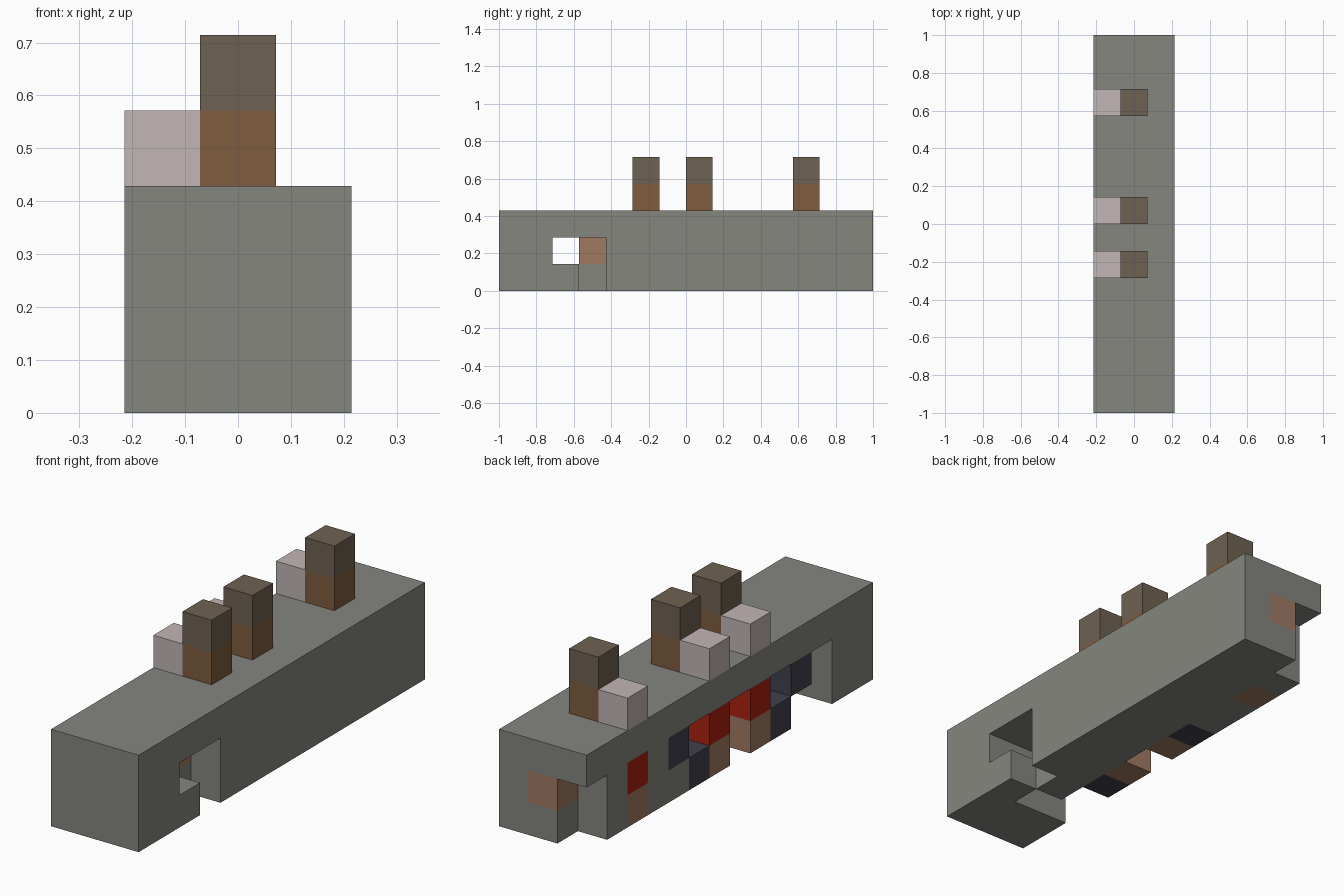
import bpy, bmesh
from mathutils import Vector
from itertools import product

if "Cube" in bpy.data.objects:
    bpy.data.objects.remove(bpy.data.objects["Cube"], do_unlink=True)

U = 1 / 7                              # edge of one block
ORIGIN = Vector((-1.5, -7, 0))         # block grid corner, in blocks


def material(name, rgb):
    lin = [((c / 255 + 0.055) / 1.055) ** 2.4 for c in rgb] + [1]
    m = bpy.data.materials.new(name)
    m.use_nodes = True
    m.diffuse_color = lin
    m.node_tree.nodes["Principled BSDF"].inputs["Base Color"].default_value = lin
    return m


GREY = material("stone grey", (133, 134, 127))
TAN = material("tan", (160, 122, 98))
RED = material("red", (170, 32, 16))
NAVY = material("dark navy", (64, 64, 78))
BROWN = material("wood brown", (126, 93, 63))
UMBER = material("dull umber", (110, 97, 82))
PALE = material("pale pink", (193, 182, 181))


def cells(xs, ys, zs):
    return set(product(xs, ys, zs))


# Long body with its openings
hull = cells(range(3), range(14), range(3))
hull -= cells([0], [13], [0, 1])       # rear corner
hull -= cells([0, 1, 2], [2], [1])     # through hole
hull -= cells([0, 1], [2], [0])        # side slot
hull -= cells([2], [3], [0, 1])        # opposite slot
hull -= cells([0], [3], [0])
hull -= cells([0], [4, 8], [1])
hull -= cells([0], [6], [0, 1])

parts = [("body", GREY, hull)]


def add_part(name, mat, blocks):
    hull.difference_update(blocks)
    parts.append((name, mat, blocks))


# Posts with a step beside each, and red panels with tan feet below
for label, y in (("front", 5), ("middle", 7), ("rear", 11)):
    add_part(label + "_post_base", BROWN, {(1, y, 3)})
    add_part(label + "_post_top", UMBER, {(1, y, 4)})
    add_part(label + "_step", PALE, {(0, y, 3)})
    add_part(label + "_red_panel", RED, {(0, y, 1)})
    add_part(label + "_tan_foot", TAN, {(0, y, 0)})

# Dark blocks stepping away from the two nearer panels
for label, low, high in (("front", 4, 3), ("middle", 8, 9)):
    add_part(label + "_low_dark_block", NAVY, {(0, low, 0)})
    add_part(label + "_high_dark_block", NAVY, {(0, high, 1)})

# Tan blocks set in the openings
for label, y in (("front", 3), ("rear", 13)):
    add_part(label + "_inner_block", TAN, {(1, y, 1)})

solid = set().union(*(blocks for _, _, blocks in parts))


def build(name, mat, blocks):
    """Make the outer skin of a group of blocks."""
    bm = bmesh.new()
    for cell in blocks:
        centre = Vector(cell) + Vector((0.5, 0.5, 0.5)) + ORIGIN
        for axis, side in product(range(3), (-1, 1)):
            n = Vector()
            n[axis] = side
            if tuple(int(c + d) for c, d in zip(cell, n)) in solid:
                continue
            a, b = Vector(), Vector()
            a[(axis + 1) % 3] = 0.5
            b[(axis + 2) % 3] = 0.5 * side
            mid = centre + n * 0.5
            bm.faces.new([bm.verts.new((mid + p) * U)
                          for p in (-a - b, a - b, a + b, b - a)])
    bmesh.ops.remove_doubles(bm, verts=bm.verts, dist=U / 100)
    bmesh.ops.dissolve_limit(bm, angle_limit=0.01, verts=bm.verts, edges=bm.edges)
    mesh = bpy.data.meshes.new(name)
    bm.to_mesh(mesh)
    bm.free()
    mesh.materials.append(mat)
    bpy.context.collection.objects.link(bpy.data.objects.new(name, mesh))


for part in parts:
    build(*part)
